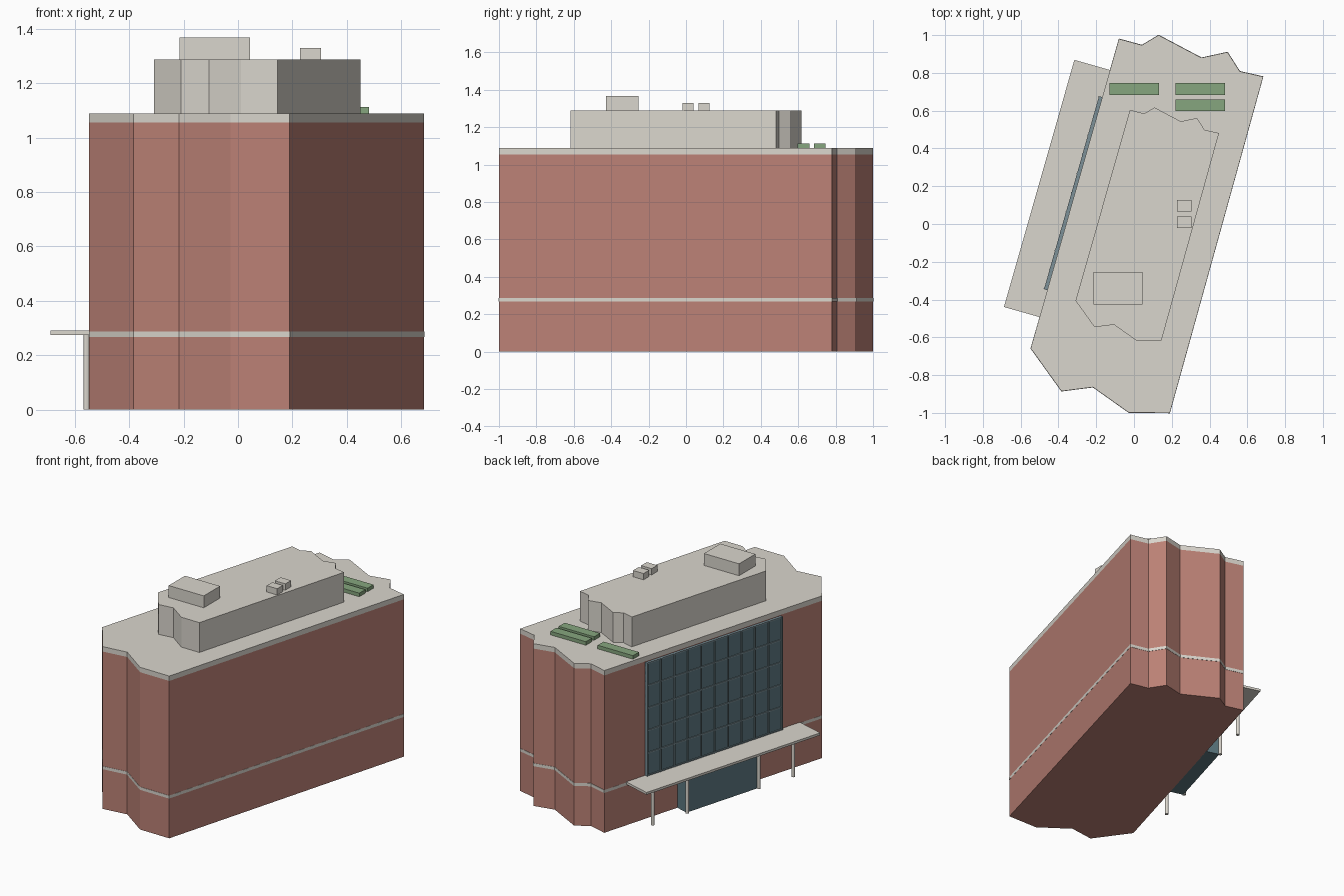
import bpy, bmesh, math
from mathutils import Vector

if "Cube" in bpy.data.objects:
    bpy.data.objects.remove(bpy.data.objects["Cube"])


def material(name, rgb):
    m = bpy.data.materials.new(name)
    m.diffuse_color = (*rgb, 1)
    m.use_nodes = True
    m.node_tree.nodes["Principled BSDF"].inputs["Base Color"].default_value = m.diffuse_color
    return m


BRICK = material("brick", (0.50, 0.22, 0.18))
CONCRETE = material("concrete", (0.70, 0.67, 0.61))
GLASS = material("glass", (0.11, 0.19, 0.22))
FRAME = material("frame", (0.20, 0.28, 0.31))
GREEN = material("planting", (0.24, 0.38, 0.21))


def prism(name, outline, z0, z1, mat):
    """Extrude a closed plan outline from z0 to z1."""
    bm = bmesh.new()
    face = bm.faces.new([bm.verts.new((x, y, z0)) for x, y in outline])
    top = bmesh.ops.extrude_face_region(bm, geom=[face])["geom"]
    bmesh.ops.translate(bm, vec=(0, 0, z1 - z0),
                        verts=[v for v in top if isinstance(v, bmesh.types.BMVert)])
    bmesh.ops.recalc_face_normals(bm, faces=bm.faces)
    mesh = bpy.data.meshes.new(name)
    bm.to_mesh(mesh)
    bm.free()
    mesh.materials.append(mat)
    ob = bpy.data.objects.new(name, mesh)
    bpy.context.collection.objects.link(ob)
    return ob


def box(name, x0, x1, y0, y1, z0, z1, mat):
    return prism(name, [(x0, y0), (x1, y0), (x1, y1), (x0, y1)], z0, z1, mat)


# Building plan, counter-clockwise from the front left corner
PLAN = [(-0.547, -0.658), (-0.384, -0.885), (-0.217, -0.864), (-0.028, -0.998),
        (0.19, -1.0), (0.684, 0.78), (0.56, 0.808), (0.495, 0.91),
        (0.357, 0.88), (0.13, 1.0), (0.042, 0.947), (-0.08, 0.98)]


def scaled(s, dx=0.0):
    return [(x * s + dx, y * s) for x, y in PLAN]


# Brick body, string course, parapet and penthouse
prism("brick_body", PLAN, 0, 1.055, BRICK)
prism("string_course", scaled(1.002), 0.267, 0.287, CONCRETE)
prism("roof_parapet", PLAN, 1.055, 1.088, CONCRETE)
prism("penthouse", scaled(0.617, 0.028), 1.088, 1.288, CONCRETE)

# Rooftop plant boxes and planters
box("plant_room", -0.215, 0.045, -0.427, -0.255, 1.288, 1.368, CONCRETE)
for i, y in enumerate((-0.02, 0.066)):
    box(f"roof_vent_{i}", 0.227, 0.305, y, y + 0.06, 1.288, 1.33, CONCRETE)
for i, (x, y) in enumerate(((-0.13, 0.684), (0.22, 0.684), (0.22, 0.597))):
    box(f"planter_{i}", x, x + 0.262, y, y + 0.063, 1.088, 1.112, GREEN)

# Local frame of the long left wall: t along it from its middle, d outwards
A, B = Vector(PLAN[0]), Vector(PLAN[-1])
MID, U = (A + B) / 2, (B - A).normalized()
N = Vector((-U.y, U.x))


def at(t, d):
    return MID + U * t + N * d


def wall_box(name, t0, t1, d0, d1, z0, z1, mat):
    return prism(name, [at(t0, d0), at(t1, d0), at(t1, d1), at(t0, d1)], z0, z1, mat)


# Curtain wall with its grid of mullions and transoms
HALF, Z0, Z1, COLS, ROWS = 0.531, 0.29, 1.05, 10, 5
wall_box("curtain_wall_glass", -HALF, HALF, -0.005, 0.012, Z0, Z1, GLASS)
for i in range(COLS + 1):
    t = -HALF + 0.004 + (2 * HALF - 0.008) * i / COLS
    wall_box(f"mullion_{i}", t - 0.004, t + 0.004, 0, 0.02, Z0, Z1, FRAME)
for i in range(ROWS + 1):
    z = Z0 + 0.004 + (Z1 - Z0 - 0.008) * i / ROWS
    wall_box(f"transom_{i}", -HALF, HALF, 0, 0.018, z - 0.004, z + 0.004, FRAME)

# Entrance canopy, glazed lobby and columns
wall_box("entrance_canopy", -0.68, 0.68, -0.005, 0.196, 0.275, 0.291, CONCRETE)
wall_box("entrance_lobby", -0.28, 0.28, -0.005, 0.09, 0, 0.262, GLASS)
for i, t in enumerate((-0.55, -0.28, 0.28, 0.55)):
    ring = [at(t, 0.096) + Vector((math.cos(a), math.sin(a))) * 0.011
            for a in (k * math.tau / 12 for k in range(12))]
    prism(f"canopy_column_{i}", ring, 0, 0.276, CONCRETE)
